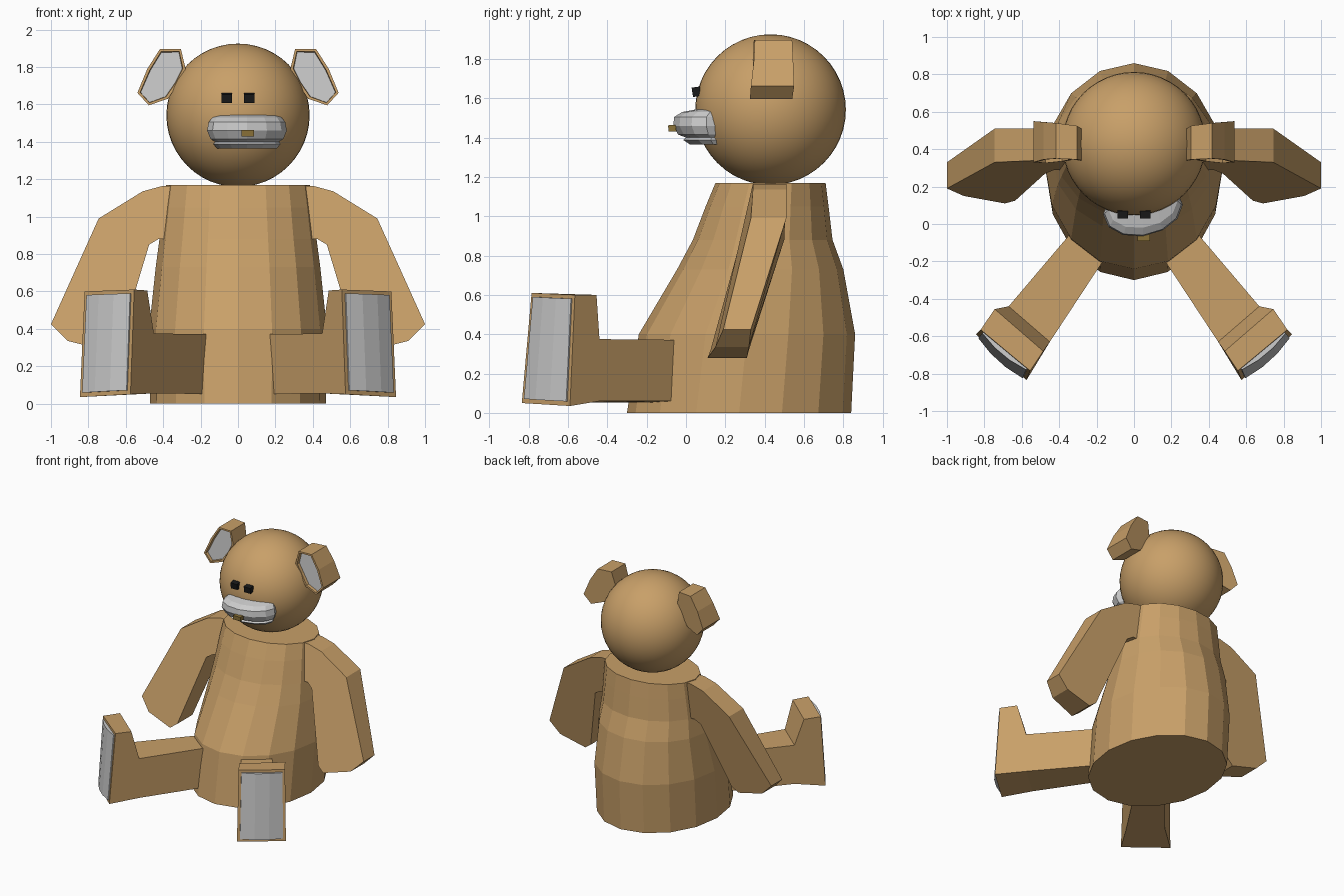
import bpy, bmesh, math
from mathutils import Vector

if "Cube" in bpy.data.objects:
    bpy.data.objects.remove(bpy.data.objects["Cube"])


def material(name, rgb):
    m = bpy.data.materials.new(name)
    m.diffuse_color = (*rgb, 1)
    m.use_nodes = True
    m.node_tree.nodes["Principled BSDF"].inputs["Base Color"].default_value = m.diffuse_color
    return m


FUR = material("brown_fur", (0.58, 0.35, 0.14))
PAD = material("grey_pad", (0.8, 0.8, 0.8))
BLACK = material("black", (0.01, 0.01, 0.01))
GOLD = material("dark_gold", (0.26, 0.17, 0.04))


def finish(bm, name, *mats):
    me = bpy.data.meshes.new(name)
    bm.to_mesh(me)
    bm.free()
    ob = bpy.data.objects.new(name, me)
    bpy.context.collection.objects.link(ob)
    for m in mats:
        me.materials.append(m)
    return ob


def loft(name, rings, *mats, inset=None):
    """Closed solid through rings of equal point count; the first cap can be recessed."""
    bm = bmesh.new()
    vs = [[bm.verts.new(p) for p in r] for r in rings]
    n = len(vs[0])
    cap = bm.faces.new(vs[0])
    bm.faces.new(vs[-1])
    for a, b in zip(vs, vs[1:]):
        for i in range(n):
            j = (i + 1) % n
            bm.faces.new((a[i], a[j], b[j], b[i]))
    bmesh.ops.recalc_face_normals(bm, faces=bm.faces[:])
    if inset:
        bmesh.ops.inset_individual(bm, faces=[cap], thickness=inset[0])
        bmesh.ops.inset_individual(bm, faces=[cap], thickness=0.003, depth=-inset[1])
        cap.material_index = 1
    return finish(bm, name, *mats)


def ellipse(z, rx, y0, y1, n, cx=0.0, skew=0.0):
    pts = []
    for i in range(n):
        a = 2 * math.pi * i / n
        dx = rx * math.sin(a)
        pts.append((cx + dx, (y0 + y1) / 2 - (y1 - y0) / 2 * math.cos(a) + skew * dx, z))
    return pts


def box(name, loc, size, tilt, mat):
    bpy.ops.mesh.primitive_cube_add(size=1, location=loc, rotation=(tilt, 0, 0))
    ob = bpy.context.object
    ob.name, ob.scale = name, size
    ob.data.materials.append(mat)


# Body: tapered faceted tub, belly forward (z, half width, front y, back y)
loft("body", [ellipse(*r, 16) for r in (
    (0.0, 0.47, -0.30, 0.84), (0.4, 0.475, -0.24, 0.86), (0.73, 0.44, -0.045, 0.80),
    (0.88, 0.42, 0.035, 0.745), (1.05, 0.40, 0.10, 0.725), (1.17, 0.385, 0.15, 0.71))], FUR)

# Head
bpy.ops.mesh.primitive_uv_sphere_add(segments=48, ring_count=24, radius=0.383,
                                     location=(0, 0.43, 1.542))
head = bpy.context.object
head.name = "head"
head.data.materials.append(FUR)
bpy.ops.object.shade_smooth()

# Snout with a pinched mouth line, slightly off centre
loft("snout", [ellipse(z, rx, y0, 0.22, 12, 0.048, 0.12) for z, rx, y0 in (
    (1.365, 0.16, 0.02), (1.388, 0.18, -0.015), (1.40, 0.17, 0.0), (1.415, 0.195, -0.04),
    (1.46, 0.213, -0.065), (1.505, 0.205, -0.06), (1.53, 0.185, -0.02), (1.545, 0.16, 0.06))], PAD)
box("nose", (0.052, -0.07, 1.447), (0.065, 0.04, 0.033), 0.05, GOLD)

# Outlines of the right side as (x, z, front y, back y)
ARM = ((0.33, 1.165, 0.34, 0.51), (0.40, 1.165, 0.34, 0.51), (0.51, 1.135, 0.34, 0.51),
       (0.745, 0.99, 0.33, 0.51), (1.0, 0.425, 0.19, 0.33), (0.91, 0.335, 0.15, 0.32),
       (0.69, 0.28, 0.11, 0.31), (0.635, 0.32, 0.125, 0.32), (0.475, 0.85, 0.27, 0.49),
       (0.425, 0.88, 0.29, 0.50), (0.33, 0.88, 0.29, 0.50))
EAR = ((0.305, 1.895, 0.345, 0.525), (0.418, 1.895, 0.35, 0.54), (0.485, 1.79, 0.345, 0.545),
       (0.538, 1.662, 0.33, 0.55), (0.477, 1.595, 0.325, 0.54), (0.375, 1.63, 0.335, 0.52),
       (0.32, 1.71, 0.345, 0.51), (0.28, 1.79, 0.34, 0.51))
# Leg side profiles, inner and outer
LEG_IN = ((0.055, -0.03, 0.05), (0.45, -0.63, 0.055), (0.575, -0.835, 0.05),
          (0.555, -0.785, 0.61), (0.485, -0.68, 0.605), (0.45, -0.63, 0.375), (0.055, -0.03, 0.37))
LEG_OUT = ((0.22, 0.09, 0.06), (0.67, -0.44, 0.06), (0.845, -0.59, 0.035),
           (0.82, -0.565, 0.60), (0.745, -0.455, 0.60), (0.67, -0.44, 0.375), (0.22, 0.09, 0.37))


def sole_edge(v):
    """Bulging strip across the sole at height fraction v."""
    p, q = (Vector(L[2]).lerp(Vector(L[3]), v) for L in (LEG_IN, LEG_OUT))
    out = Vector((0.68, -0.73, 0))
    return [p.lerp(q, t) + out * d for t, d in (
        (0.06, -0.02), (0.06, 0.008), (0.35, 0.025), (0.65, 0.025), (0.94, 0.008), (0.94, -0.02))]


for side, s in (("right", 1), ("left", -1)):
    def flip(pts):
        return [(s * p[0], p[1], p[2]) for p in pts]

    def slab(outline):
        return [flip([(p[0], p[k], p[1]) for p in outline]) for k in (2, 3)]

    loft(side + "_arm", slab(ARM), FUR)
    loft(side + "_ear", slab(EAR), FUR, PAD, inset=(0.015, 0.025))
    loft(side + "_leg", [flip(LEG_IN), flip(LEG_OUT)], FUR)
    loft(side + "_sole_pad", [flip(sole_edge(0.04)), flip(sole_edge(0.965))], PAD)
    box(side + "_eye", (s * 0.06, 0.053, 1.633), (0.058, 0.042, 0.048), 0.15, BLACK)
